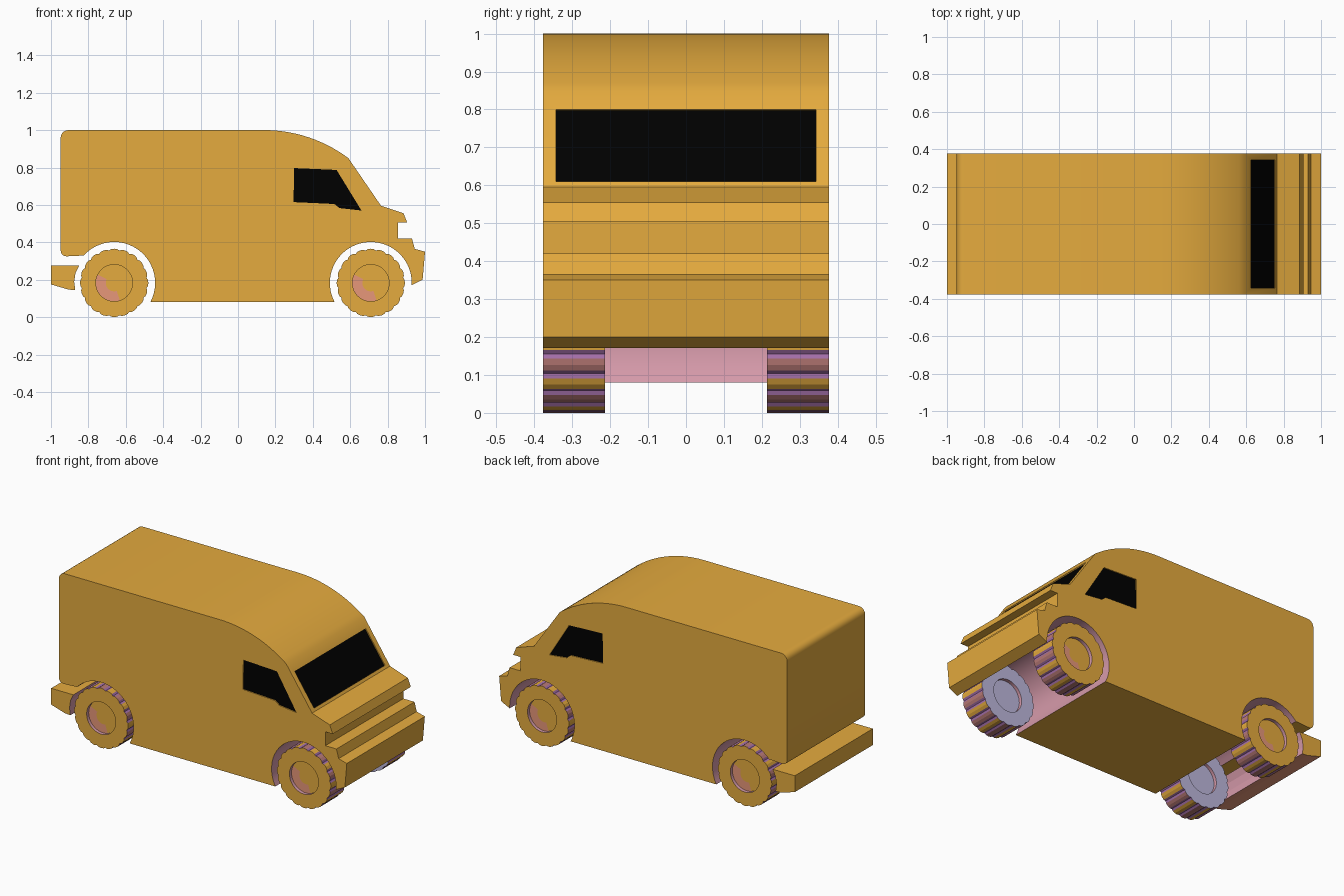
import bpy, bmesh, math
from mathutils import Vector

if "Cube" in bpy.data.objects:
    bpy.data.objects.remove(bpy.data.objects["Cube"])


def srgb(r, g, b):
    return [((c / 255 + 0.055) / 1.055) ** 2.4 if c > 10 else c / 255 / 12.92 for c in (r, g, b)] + [1]


def material(name, *rgb):
    m = bpy.data.materials.new(name)
    m.diffuse_color = srgb(*rgb)
    m.use_nodes = True
    m.node_tree.nodes["Principled BSDF"].inputs["Base Color"].default_value = m.diffuse_color
    return m


ORANGE = material("orange paint", 229, 171, 62)
PINK = material("pink lining", 214, 154, 170)
BLACK = material("black glass", 0, 0, 0)
LILAC = material("lilac inner wheel", 190, 184, 221)
MAUVE = material("mauve tread", 184, 122, 118)
PURPLE = material("purple tread", 165, 112, 170)
SALMON = material("salmon patch", 232, 152, 122)

HALF = 0.377                                   # half width of the van
FRONT, REAR, ARCH = (0.71, 0.183), (-0.662, 0.183), 0.219


def finish(name, bm, mats):
    bmesh.ops.recalc_face_normals(bm, faces=bm.faces)
    me = bpy.data.meshes.new(name)
    bm.to_mesh(me)
    bm.free()
    for m in mats:
        me.materials.append(m)
    ob = bpy.data.objects.new(name, me)
    bpy.context.collection.objects.link(ob)
    return ob


def prism(name, pts, y0, y1, mats, rule=None):
    """Side profile (x, z) pulled across the width."""
    bm = bmesh.new()
    a = [bm.verts.new((x, y0, z)) for x, z in pts]
    b = [bm.verts.new((x, y1, z)) for x, z in pts]
    bm.faces.new(a)
    bm.faces.new(b)
    n = len(pts)
    for i in range(n):
        j = (i + 1) % n
        f = bm.faces.new((a[i], a[j], b[j], b[i]))
        if rule:
            f.material_index = int(rule(f.calc_center_median()))
    return finish(name, bm, mats)


def arc(c, r, start, end, n):
    return [(c[0] + r * math.cos(math.radians(start + (end - start) * i / n)),
             c[1] + r * math.sin(math.radians(start + (end - start) * i / n))) for i in range(n + 1)]


def in_arch(p):
    return any(math.hypot(p.x - c[0], p.z - c[1]) < ARCH + 0.003 for c in (FRONT, REAR))


# Body: roof, nose steps, front arch, sill, rear arch, back
profile = arc((-0.908, 0.96), 0.04, 180, 90, 5)
profile += arc((0.14, 0.25), 0.75, 90, 53.1, 14)
profile += [(0.765, 0.595), (0.885, 0.555), (0.905, 0.505), (0.855, 0.505), (0.855, 0.42),
            (0.93, 0.42), (0.945, 0.365), (1.0, 0.35), (0.987, 0.2)]
profile += arc(FRONT, ARCH, -3, 208, 28)
profile += arc(REAR, ARCH, -28, 138, 24)
profile += arc((-0.918, 0.355), 0.03, 270, 180, 4)
body = prism("body", profile, -HALF, HALF, [ORANGE, PINK], in_arch)

# Windows: shallow recess cut in the body with a thin black pane on its floor
side = [(0.30, 0.797), (0.527, 0.787), (0.66, 0.57), (0.543, 0.583), (0.515, 0.605), (0.297, 0.615)]
normal = Vector((0.255, 0.175)).normalized()


def screen(lo, hi):
    top, low = Vector((0.624, 0.80)), Vector((0.755, 0.61))
    return [tuple(p) for p in (top + normal * lo, top + normal * hi, low + normal * hi, low + normal * lo)]


cutters = [prism("window_cutter", screen(-0.01, 0.03), -0.343, 0.343, [ORANGE])]
prism("windscreen", screen(-0.012, -0.006), -0.343, 0.343, [BLACK])
for s, tag in ((-1, "right"), (1, "left")):
    cutters.append(prism("window_cutter", side, s * (HALF - 0.01), s * (HALF + 0.03), [ORANGE]))
    prism(tag + "_side_window", side, s * (HALF - 0.012), s * (HALF - 0.006), [BLACK])

bpy.context.view_layer.objects.active = body
body.select_set(True)
for c in cutters:
    mod = body.modifiers.new("window", 'BOOLEAN')
    mod.operation, mod.solver, mod.object = 'DIFFERENCE', 'EXACT', c
    bpy.ops.object.modifier_apply(modifier=mod.name)
    bpy.data.objects.remove(c)
bpy.ops.object.shade_smooth_by_angle(angle=math.radians(25))

# Rear bumper, hollowed around the wheel, with a salmon underside
prism("rear_bumper", [(-1, 0.275), (-0.85, 0.275), (-0.869, 0.235), (-0.876, 0.19), (-0.87, 0.145),
                      (-0.905, 0.147), (-1, 0.175)], -HALF, HALF, [ORANGE, PINK, SALMON],
      lambda p: 1 if p.x > -0.88 else 2 if p.z < 0.17 else 0)


# Wheels: lobed tyre with a recessed hub on both faces
def wheel(name, c, s):
    teeth = 20
    lobe = [(0, 0.175), (0.2, 0.181), (0.5, 0.183), (0.8, 0.181)]
    outline = [((t + 0.5 + f) * 2 * math.pi / teeth, r) for t in range(teeth) for f, r in lobe]
    n = len(outline)
    out, inn, hub, deep = HALF, 0.214, 0.098, 0.02
    bm = bmesh.new()
    rings = []
    for y, r in ((out - deep, 0.045), (out - deep, hub), (out, hub), (out, None),
                 (inn, None), (inn, hub), (inn + deep, hub)):
        rings.append([bm.verts.new((c[0] - s * (r or q) * math.cos(a), s * y, c[1] + (r or q) * math.sin(a)))
                      for a, q in outline])
    # strips: hub floor, hub wall, outer face, tread, inner face, inner hub wall
    for k, mat in enumerate((0, 1, 0, 3, 2, 1)):
        for i in range(n):
            j = (i + 1) % n
            f = bm.faces.new((rings[k][i], rings[k][j], rings[k + 1][j], rings[k + 1][i]))
            f.material_index = mat
            if k == 0 and 150 < math.degrees(outline[i][0]) < 285:
                f.material_index = 5           # salmon crescent on the hub
            if k == 3:                         # purple grooves, mixed lobes
                f.material_index = 4 if i % 4 in (0, 3) else 0 if i // 4 % 2 else 3
    for ring, mat in ((rings[0], 0), (rings[-1], 2)):
        bm.faces.new(ring).material_index = mat
    return finish(name, bm, [ORANGE, PINK, LILAC, MAUVE, PURPLE, SALMON])


for c, end in ((FRONT, "front"), (REAR, "rear")):
    for s, tag in ((-1, "right"), (1, "left")):
        wheel(f"{end}_{tag}_wheel", c, s)
